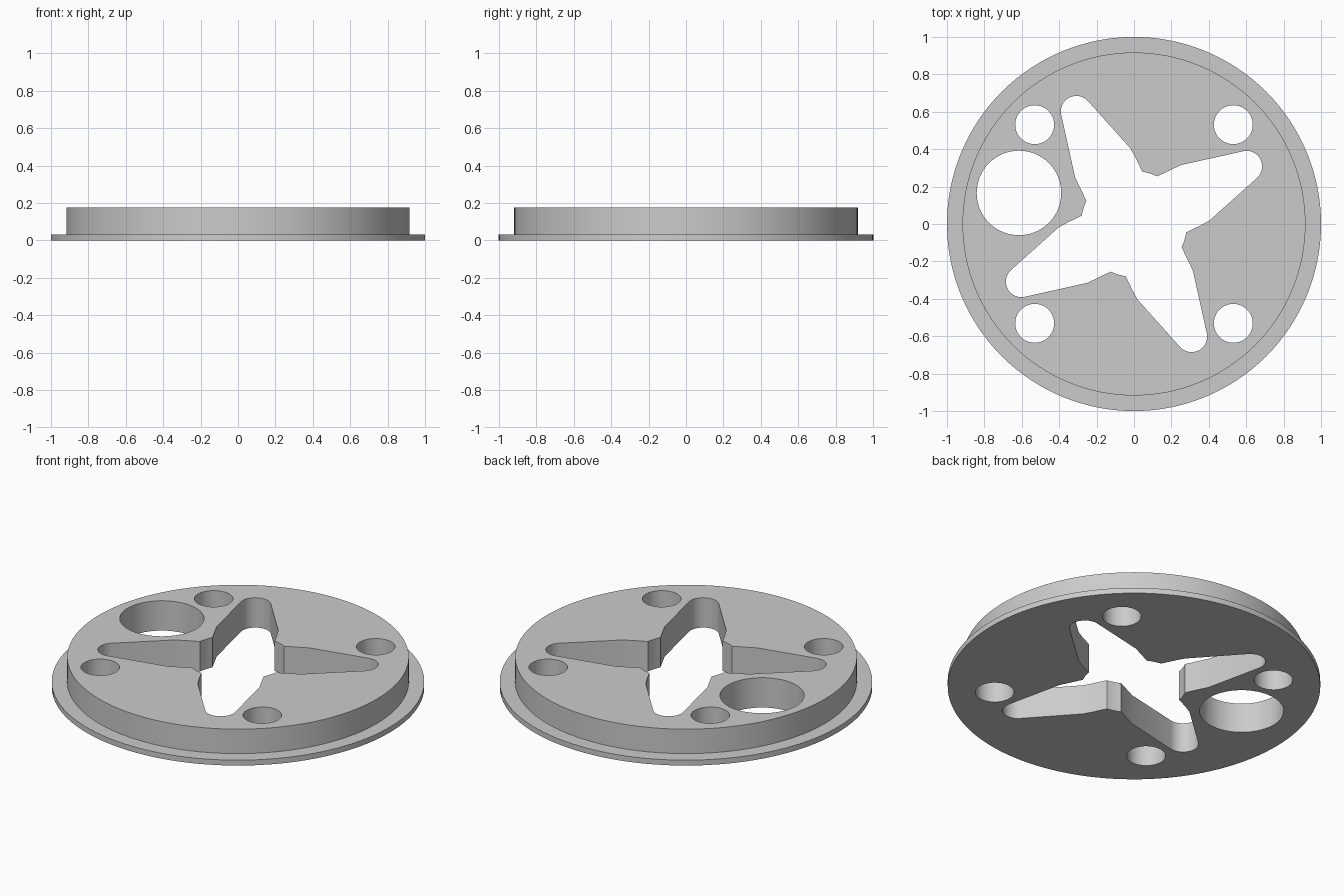
import bpy
import bmesh
from math import cos, sin, pi, radians
from mathutils import Matrix

if "Cube" in bpy.data.objects:
    bpy.data.objects.remove(bpy.data.objects["Cube"], do_unlink=True)

FLANGE_TOP, TOP = 0.032, 0.177
RIM, BOSS = 1.0, 0.917

grey = bpy.data.materials.new("light_grey")
grey.use_nodes = True
colour = (0.6, 0.6, 0.6, 1)
grey.diffuse_color = colour
grey.node_tree.nodes["Principled BSDF"].inputs["Base Color"].default_value = colour


def arc(cx, cy, r, start, end, steps):
    """Points along an arc, angles in degrees."""
    angles = [radians(start + (end - start) * i / steps) for i in range(steps + 1)]
    return [(cx + r * cos(a), cy + r * sin(a)) for a in angles]


def circle(cx, cy, r, sides):
    return arc(cx, cy, r, 0, 360, sides)[:-1]


def prism(bm, outline, low, high):
    """Closed upright prism over a flat outline."""
    face = bm.faces.new([bm.verts.new((x, y, low)) for x, y in outline])
    top = bmesh.ops.extrude_face_region(bm, geom=[face])["geom"]
    verts = [v for v in top if isinstance(v, bmesh.types.BMVert)]
    bmesh.ops.translate(bm, verts=verts, vec=(0, 0, high - low))


def finish(name, bm):
    bmesh.ops.recalc_face_normals(bm, faces=bm.faces)
    mesh = bpy.data.meshes.new(name)
    bm.to_mesh(mesh)
    bm.free()
    mesh.materials.append(grey)
    obj = bpy.data.objects.new(name, mesh)
    bpy.context.collection.objects.link(obj)
    return obj


# Stepped disc: wide thin flange with a raised boss, lathed from a profile
bm = bmesh.new()
profile = [(RIM, 0), (RIM, FLANGE_TOP), (BOSS, FLANGE_TOP), (BOSS, TOP)]
sides = 128
rings = [[bm.verts.new((x, y, z)) for x, y in circle(0, 0, r, sides)]
         for r, z in profile]
for a, b in zip(rings, rings[1:]):
    for i in range(sides):
        j = (i + 1) % sides
        bm.faces.new((a[i], a[j], b[j], b[i]))
bm.faces.new(rings[0])
bm.faces.new(rings[-1])
disc = finish("flanged_disc", bm)

# Four-armed star opening: one quarter of its outline turned four times
quarter = [(-0.02, 0.405), (0.008, 0.355)]
quarter += arc(0, 0, 0.283, 81, 64, 4)
quarter += [(0.25, 0.315)]
quarter += arc(0.602, 0.308, 0.083, 102, -49, 16)
star = []
for k in range(4):
    c, s = cos(-k * pi / 2), sin(-k * pi / 2)
    star += [(x * c - y * s, x * s + y * c) for x, y in quarter]

# Cutter with the star, four bolt holes and the large round opening
bm = bmesh.new()
outlines = [star, circle(-0.615, 0.166, 0.226, 64)]
outlines += [circle(x, y, 0.104, 40) for x in (-0.531, 0.531) for y in (-0.531, 0.531)]
for outline in outlines:
    prism(bm, outline, -0.2, TOP + 0.2)
cutter = finish("opening_cutter", bm)
cutter.hide_render = True

cut = disc.modifiers.new("openings", "BOOLEAN")
cut.operation = "DIFFERENCE"
cut.solver = "EXACT"
cut.object = cutter

bpy.ops.object.select_all(action="DESELECT")
disc.select_set(True)
bpy.context.view_layer.objects.active = disc
bpy.ops.object.modifier_apply(modifier=cut.name)
bpy.data.objects.remove(cutter, do_unlink=True)
bpy.ops.object.shade_smooth_by_angle(angle=radians(20))
